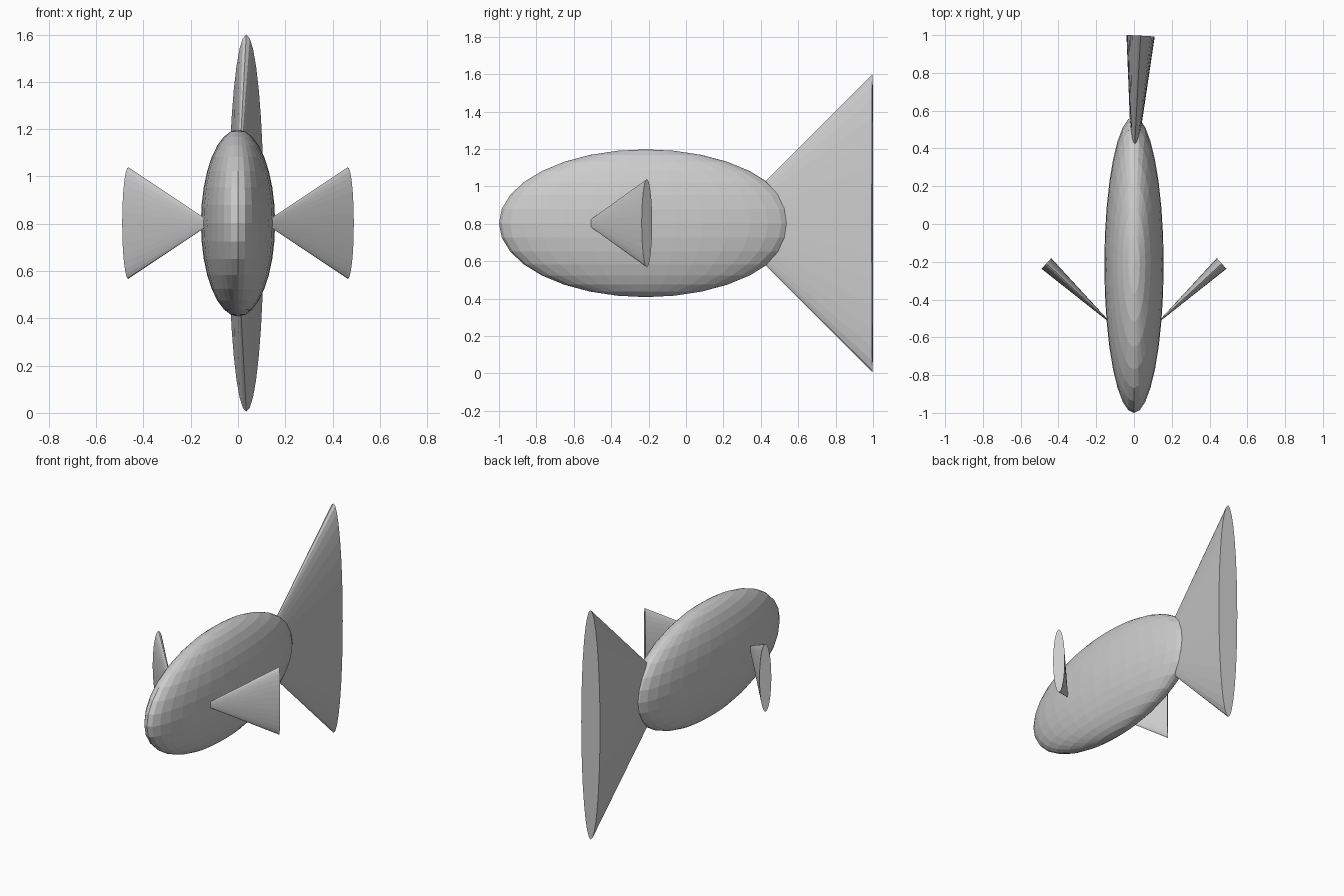
import bpy
from mathutils import Vector, Matrix

cube = bpy.data.objects.get("Cube")
if cube:
    bpy.data.objects.remove(cube, do_unlink=True)

GREY = (0.6, 0.6, 0.6, 1)
grey = bpy.data.materials.new("plain grey")
grey.use_nodes = True
grey.diffuse_color = GREY
grey.node_tree.nodes["Principled BSDF"].inputs["Base Color"].default_value = GREY

MID_Z = 0.803


def finish(name):
    ob = bpy.context.object
    ob.name = name
    ob.data.materials.append(grey)
    return ob


def flat_cone(name, tip, base, half_thick, half_height):
    """Flattened cone with a vertical elliptical base, running from tip to base."""
    tip, base = Vector(tip), Vector(base)
    axis = base - tip
    length = axis.length
    bpy.ops.mesh.primitive_cone_add(vertices=32, radius1=1, radius2=0, depth=1)
    ob = finish(name)
    # local z points from base to tip, local y stays upright
    back = -axis.normalized()
    up = Vector((0, 0, 1))
    side = up.cross(back)
    turn = Matrix((side, up, back)).transposed().to_4x4()
    size = Matrix.Diagonal((half_thick, half_height, length, 1))
    ob.data.transform(Matrix.Translation((tip + base) / 2) @ turn @ size)
    return ob


# Body: faceted ellipsoid, narrow from side to side
bpy.ops.mesh.primitive_uv_sphere_add(segments=32, ring_count=16, radius=1,
                                     location=(0, -0.215, MID_Z))
finish("body").scale = (0.157, 0.785, 0.395)

# Tail: tall thin cone, swung slightly to the left
flat_cone("tail_fin", (-0.008, 0.2, MID_Z), (0.035, 0.997, MID_Z), 0.075, 0.797)

# Side fins: small cones swept back from the body
for side, name in ((1, "left_fin"), (-1, "right_fin")):
    flat_cone(name, (side * 0.11, -0.537, MID_Z), (side * 0.464, -0.209, MID_Z),
              0.038, 0.236)
